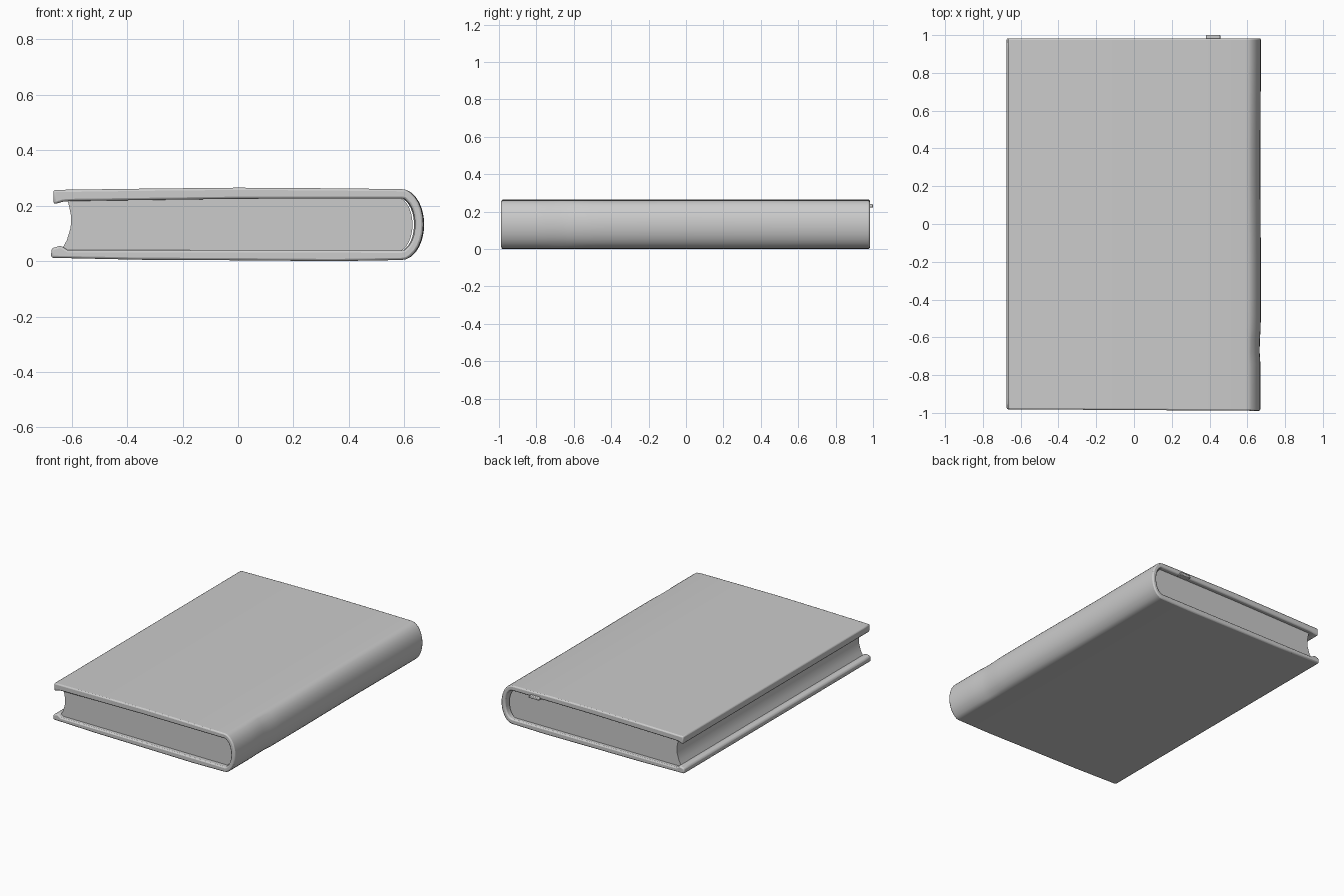
import bpy, bmesh, math

cube = bpy.data.objects.get("Cube")
if cube:
    bpy.data.objects.remove(cube, do_unlink=True)

gray = bpy.data.materials.new("plain gray")
gray.use_nodes = True
color = (0.6, 0.6, 0.6, 1)
gray.diffuse_color = color
gray.node_tree.nodes["Principled BSDF"].inputs["Base Color"].default_value = color


def half_ellipse(cx, cz, rx, rz, steps=14):
    """Points from top to bottom around the +x side."""
    angles = [math.pi / 2 - math.pi * i / steps for i in range(steps + 1)]
    return [(cx + rx * math.cos(a), cz + rz * math.sin(a)) for a in angles]


def loft(name, profile, front, back, bevel, shape, steps=32):
    """Run an x-z profile along y; shape() adds the hand-worn irregularities."""
    bm = bmesh.new()
    rings = []
    for i in range(steps + 1):
        y = front + (back - front) * i / steps
        rings.append([bm.verts.new(shape(x, y, z)) for x, z in profile])
    n = len(profile)
    for a, b in zip(rings, rings[1:]):
        for j in range(n):
            k = (j + 1) % n
            bm.faces.new((a[j], a[k], b[k], b[j]))
    bm.faces.new(rings[0])
    bm.faces.new(rings[-1])
    bmesh.ops.recalc_face_normals(bm, faces=bm.faces)
    mesh = bpy.data.meshes.new(name)
    bm.to_mesh(mesh)
    bm.free()
    mesh.materials.append(gray)
    obj = bpy.data.objects.new(name, mesh)
    bpy.context.collection.objects.link(obj)
    if bevel:
        mod = obj.modifiers.new("soft edges", "BEVEL")
        mod.width = bevel
        mod.segments = 2
        mod.limit_method = "ANGLE"
        mod.angle_limit = math.radians(40)
    bpy.ops.object.select_all(action="DESELECT")
    obj.select_set(True)
    bpy.context.view_layer.objects.active = obj
    bpy.ops.object.shade_smooth_by_angle(angle=math.radians(40))
    return obj


def worn(x, y, z):
    # Front edge runs slightly askew; spine has shallow dents near the front
    if y < -0.9:
        y -= 0.006 * x
    if x > 0.61:
        x -= 0.006 * math.exp(-((y + 0.65) / 0.06) ** 2)
        x -= 0.003 * (1 + math.sin(5 * y)) * 0.5
    return x, y, z


# Cover: two boards joined by a rounded spine
outer = [(-0.667, 0.257), (-0.3, 0.262), (0, 0.265), (0.3, 0.263)]
outer += half_ellipse(0.59, 0.132, 0.082, 0.128)
outer += [(0.35, 0.0), (0, 0.003), (-0.35, 0.005), (-0.675, 0.012)]
lower_lip = [(-0.673, 0.046), (-0.64, 0.056), (-0.615, 0.04)]
inner = half_ellipse(0.59, 0.132, 0.052, 0.094)[::-1]
upper_lip = [(0, 0.225), (-0.6, 0.217), (-0.63, 0.215), (-0.665, 0.205)]
loft("cover", outer + lower_lip + inner + upper_lip, -0.985, 0.983, 0.008, worn)

# Page block: hollowed fore-edge and rounded back
fore_edge = [(-0.64, 0.035), (-0.618, 0.075), (-0.604, 0.12),
             (-0.602, 0.16), (-0.61, 0.2), (-0.618, 0.228)]
pages = fore_edge + half_ellipse(0.57, 0.132, 0.06, 0.1)
loft("page_block", pages, -0.955, 0.955, 0, lambda x, y, z: (x, y, z))

# Frayed scrap on the back edge of the upper board
scrap = [(0.38, 0.222), (0.46, 0.222), (0.455, 0.24), (0.385, 0.24)]
loft("frayed_scrap", scrap, 0.96, 1.0, 0.004, lambda x, y, z: (x, y, z), 2)
